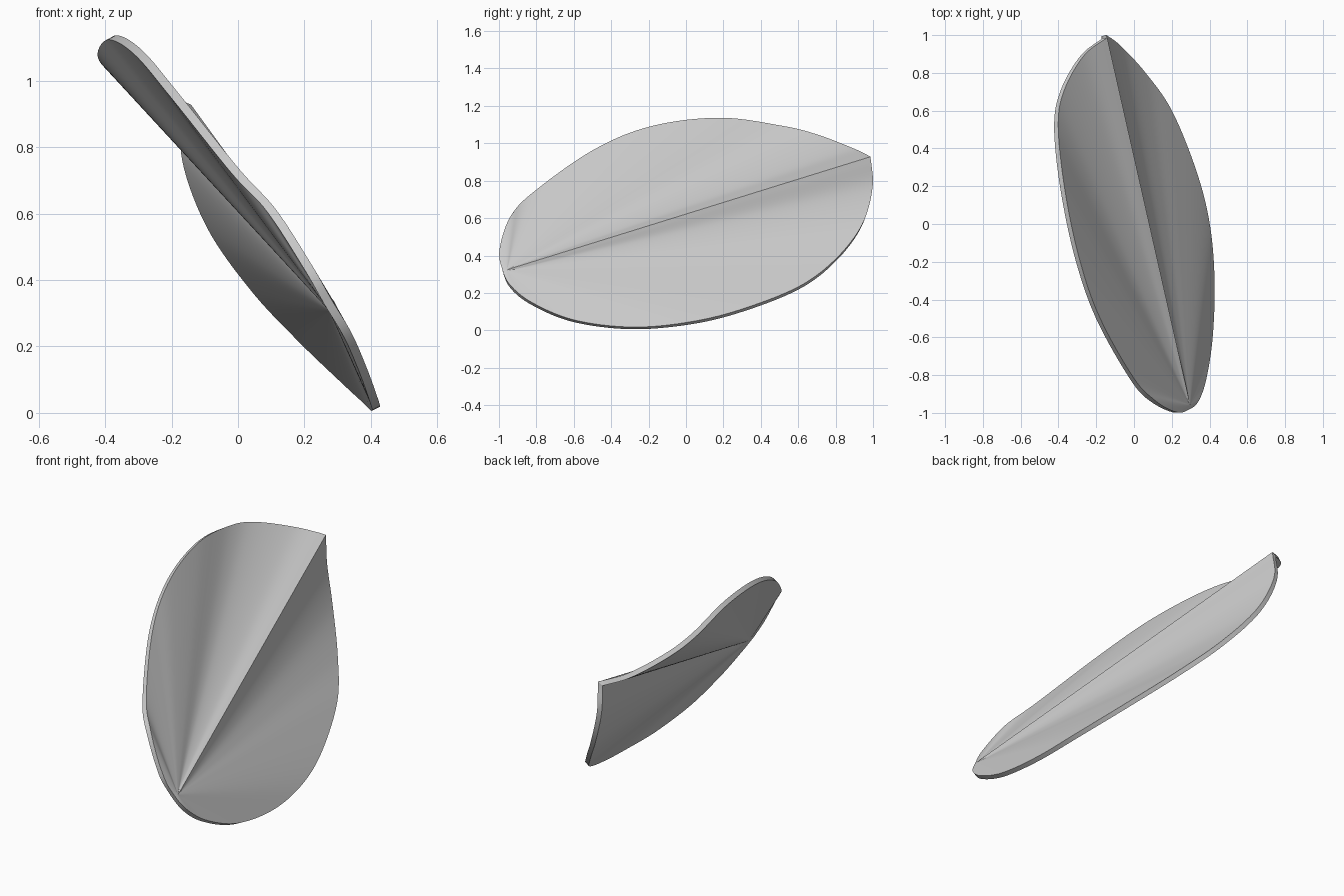
import bpy, bmesh, math
from mathutils import Vector

cube = bpy.data.objects.get("Cube")
if cube:
    bpy.data.objects.remove(cube, do_unlink=True)

# Material
grey = bpy.data.materials.new("plain_grey")
grey.use_nodes = True
colour = (0.6, 0.6, 0.6, 1)
grey.diffuse_color = colour
grey.node_tree.nodes["Principled BSDF"].inputs["Base Color"].default_value = colour

# Rim of the petal, from the tip over the upper half, round the base and back
BASE = Vector((.285, -.96, .315))
RIM = [Vector(p) for p in (
    (-.155, .985, .92), (-.275, .89, .965), (-.378, .71, 1.035), (-.412, .52, 1.085),
    (-.378, .185, 1.13), (-.30, -.185, 1.085), (-.19, -.5, .955), (-.01, -.82, .73),
    (.10, -.937, .61), (.21, -.995, .44), (.27, -.985, .335), (.33, -.94, .235),
    (.372, -.82, .14), (.405, -.6, .05), (.415, -.3, .012), (.39, 0, .035),
    (.32, .28, .1), (.19, .6, .225), (.05, .8, .375), (-.08, .94, .56),
    (-.155, .995, .76), (-.155, .985, .92))]
STEPS = 8
RINGS = (.02, .1, .3, .55, .8, 1)


def smooth_path(points):
    """Catmull-Rom curve through open points."""
    pts = [2 * points[0] - points[1]] + points + [2 * points[-1] - points[-2]]
    out = []
    for a, b, c, d in zip(pts, pts[1:], pts[2:], pts[3:]):
        for i in range(STEPS):
            t = i / STEPS
            out.append(b + (c - a) * t / 2 + (2 * a - 5 * b + 4 * c - d) * t * t / 2
                       + (3 * b - a - 3 * c + d) * t ** 3 / 2)
    return out


# Petal: straight rulings fan out from the base to the rim
bm = bmesh.new()
centre = bm.verts.new(BASE)
rim = smooth_path(RIM)
rows = [[bm.verts.new(BASE.lerp(p, t)) for p in rim] for t in RINGS]
for i in range(len(rim)):
    j = (i + 1) % len(rim)
    bm.faces.new((centre, rows[0][j], rows[0][i]))
    for inner, outer in zip(rows, rows[1:]):
        bm.faces.new((inner[i], inner[j], outer[j], outer[i]))
bmesh.ops.recalc_face_normals(bm, faces=bm.faces)
mesh = bpy.data.meshes.new("petal")
bm.to_mesh(mesh)
bm.free()
mesh.materials.append(grey)
petal = bpy.data.objects.new("petal", mesh)
bpy.context.collection.objects.link(petal)

# Thin even shell with a hard rim and a hard centre crease
shell = petal.modifiers.new("shell", 'SOLIDIFY')
shell.thickness = .026
shell.offset = 0
shell.use_even_offset = True
bpy.ops.object.select_all(action='DESELECT')
petal.select_set(True)
bpy.context.view_layer.objects.active = petal
bpy.ops.object.modifier_apply(modifier="shell")
bpy.ops.object.shade_smooth_by_angle(angle=math.radians(28))
